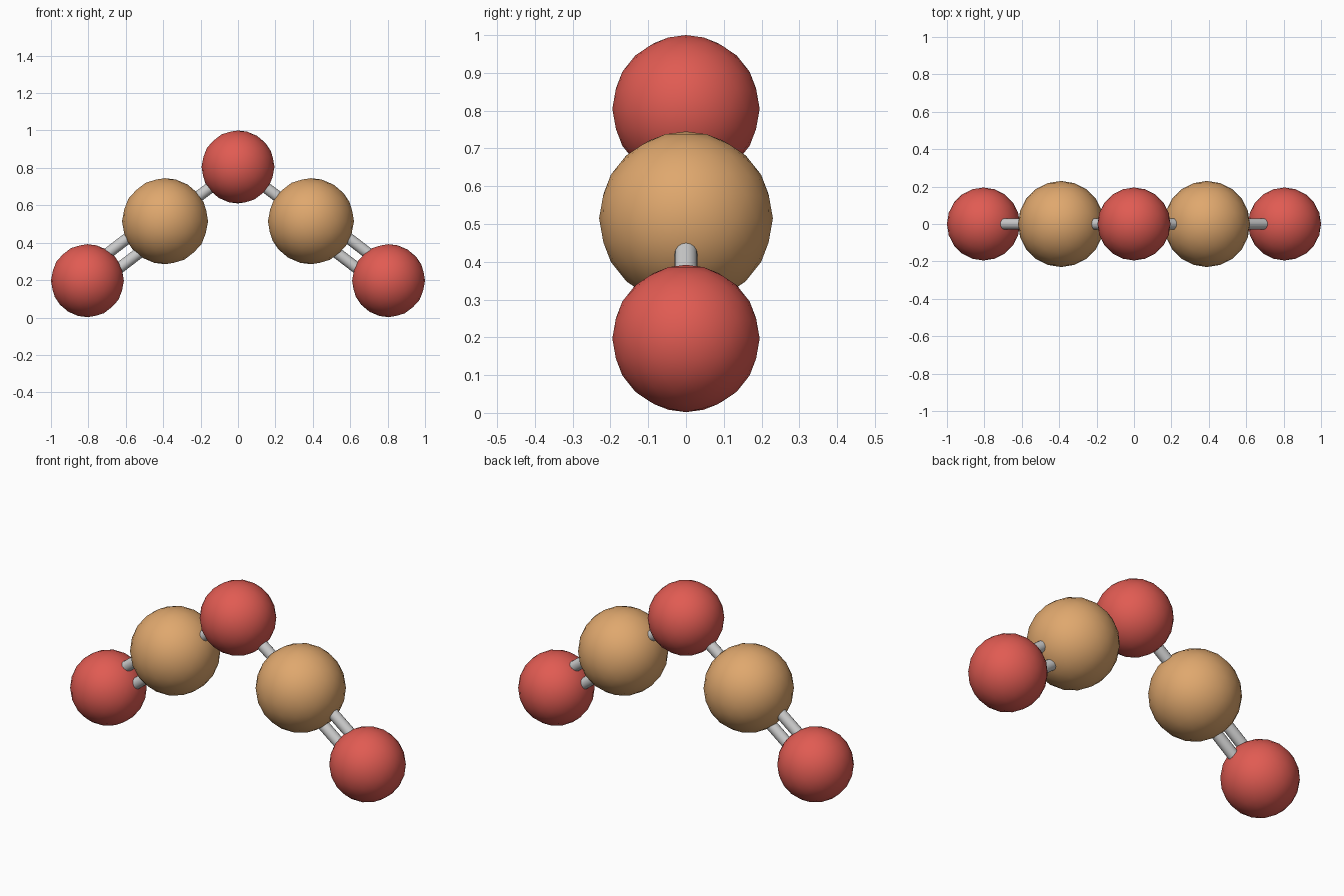
import bpy
from mathutils import Vector

cube = bpy.data.objects.get("Cube")
if cube:
    bpy.data.objects.remove(cube, do_unlink=True)


def make_material(name, rgb):
    mat = bpy.data.materials.new(name)
    mat.use_nodes = True
    color = (*rgb, 1.0)
    mat.diffuse_color = color
    mat.node_tree.nodes["Principled BSDF"].inputs["Base Color"].default_value = color
    return mat


red = make_material("red", (0.75, 0.105, 0.085))
tan = make_material("tan", (0.74, 0.39, 0.155))
grey = make_material("light_grey", (0.6, 0.6, 0.6))


def finish(name, mat):
    obj = bpy.context.object
    obj.name = obj.data.name = name
    obj.data.materials.append(mat)
    bpy.ops.object.shade_smooth_by_angle()


def ball(name, center, radius, mat):
    bpy.ops.mesh.primitive_ico_sphere_add(subdivisions=3, radius=radius, location=center)
    finish(name, mat)


def rod(name, start, end, offset=0.0):
    # Straight rod between two centres, shifted sideways in the xz plane
    axis = end - start
    side = axis.cross(Vector((0, 1, 0))).normalized() * offset
    bpy.ops.mesh.primitive_cylinder_add(
        vertices=16, radius=0.03, depth=axis.length,
        location=(start + end) / 2 + side,
        rotation=axis.to_track_quat("Z", "Y").to_euler())
    finish(name, grey)


# Central ball
top = Vector((0, 0, 0.805))
ball("top_ball", top, 0.195, red)

# Mirrored arms: single rod, large ball, double rod, end ball
for label, sign in (("left", 1), ("right", -1)):
    middle = Vector((sign * 0.39, 0, 0.515))
    end = Vector((sign * 0.805, 0, 0.197))
    ball(label + "_middle_ball", middle, 0.23, tan)
    ball(label + "_end_ball", end, 0.195, red)
    rod(label + "_single_rod", top, middle)
    rod(label + "_double_rod_a", middle, end, 0.05)
    rod(label + "_double_rod_b", middle, end, -0.05)
